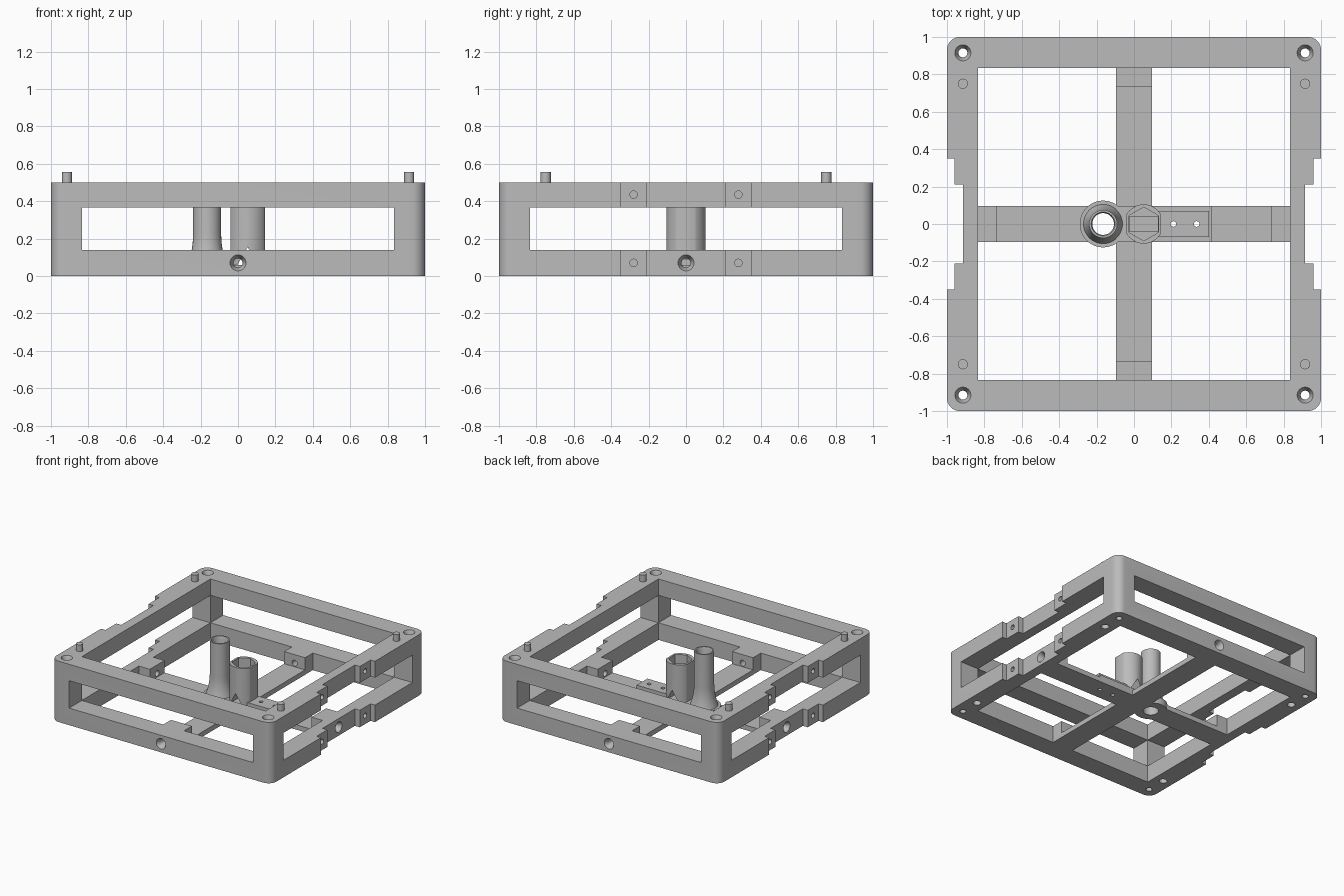
import bpy, bmesh, math
from mathutils import Matrix, Vector

cube = bpy.data.objects.get("Cube")
if cube:
    bpy.data.objects.remove(cube, do_unlink=True)

grey = bpy.data.materials.new("plain_grey")
grey.use_nodes = True
colour = (0.5, 0.5, 0.5, 1)
grey.diffuse_color = colour
grey.node_tree.nodes["Principled BSDF"].inputs["Base Color"].default_value = colour


def finish(name, bm):
    bmesh.ops.recalc_face_normals(bm, faces=bm.faces)
    mesh = bpy.data.meshes.new(name)
    bm.to_mesh(mesh)
    bm.free()
    mesh.materials.append(grey)
    ob = bpy.data.objects.new(name, mesh)
    bpy.context.collection.objects.link(ob)
    return ob


def box(name, lo, hi, corner=0):
    """Box between two corners, with optional rounded upright edges."""
    lo, hi = Vector(lo), Vector(hi)
    bm = bmesh.new()
    bmesh.ops.create_cube(bm, size=1)
    for v in bm.verts:
        v.co = Vector(((lo + hi)[i] / 2 + v.co[i] * (hi - lo)[i] for i in range(3)))
    if corner:
        upright = [e for e in bm.edges if abs(e.verts[0].co.z - e.verts[1].co.z) > 0.01]
        bmesh.ops.bevel(bm, geom=upright, offset=corner, segments=8,
                        profile=0.5, affect='EDGES')
    return finish(name, bm)


def lathe(name, profile, at=(0, 0, 0), toward=(0, 0, 1), sides=32, closed=False, turn=0):
    """Spin (radius, height) points; open profiles get flat end caps."""
    bm = bmesh.new()
    place = Matrix.Translation(at) @ Vector((0, 0, 1)).rotation_difference(
        Vector(toward)).to_matrix().to_4x4()
    rings = []
    for r, h in profile:
        angles = [turn + math.tau * i / sides for i in range(sides)]
        rings.append([bm.verts.new(place @ Vector((r * math.cos(a), r * math.sin(a), h)))
                      for a in angles])
    pairs = list(zip(rings, rings[1:]))
    if closed:
        pairs.append((rings[-1], rings[0]))
    else:
        bm.faces.new(rings[0])
        bm.faces.new(rings[-1])
    for a, b in pairs:
        for i in range(sides):
            j = (i + 1) % sides
            bm.faces.new((a[i], a[j], b[j], b[i]))
    return finish(name, bm)


def carve(ob, *cutters, mode='DIFFERENCE'):
    """Apply boolean cuts and remove the cutters."""
    for cutter in cutters:
        cutter.hide_render = True
        mod = ob.modifiers.new("carve", 'BOOLEAN')
        mod.operation, mod.solver, mod.object = mode, 'EXACT', cutter
        bpy.context.view_layer.update()
        graph = bpy.context.evaluated_depsgraph_get()
        result = bpy.data.meshes.new_from_object(ob.evaluated_get(graph))
        ob.modifiers.clear()
        ob.data = result
        bpy.data.objects.remove(cutter, do_unlink=True)


def drill(at, toward, radius, depth):
    return lathe("drill", [(radius, -0.02), (radius, depth)], at, toward, 24)


def screw_hole(at, toward, depth):
    """Through hole with a conical countersink at its mouth."""
    return lathe("drill", [(0.043, -0.02), (0.043, 0), (0.024, 0.04), (0.024, depth)],
                 at, toward, 24)


SIGNS = (-1, 1)
IN, TOP, LOW, HIGH = 0.835, 0.5, 0.14, 0.365
MID = 0.915          # centre line of the rails
BAR, THICK = 0.095, 0.04

# Outer frame: open centre, a long window in every side
frame = box("frame", (-1, -1, 0), (1, 1, TOP), 0.07)
carve(frame,
      box("cut", (-IN, -IN, -1), (IN, IN, 1)),
      box("cut", (-2, -IN, LOW), (2, IN, HIGH)),
      box("cut", (-IN, -2, LOW), (IN, 2, HIGH)))

# Stepped recesses and their fixing holes
for s in SIGNS:
    for reach, depth in ((0.35, 0.96), (0.21, MID)):
        xs = sorted((s * depth, s * 1.2))
        carve(frame, box("cut", (xs[0], -reach, -1), (xs[1], reach, 1)))
    for y in (-0.28, 0.28):
        for z in (0.07, 0.435):
            carve(frame, drill((s * 0.96, y, z), (-s, 0, 0), 0.02, 0.08))

# Corner screw holes, peg sockets underneath and pegs on top
for sx in SIGNS:
    for sy in SIGNS:
        carve(frame, screw_hole((sx * MID, sy * MID, TOP), (0, 0, -1), 0.6),
              drill((sx * MID, sy * 0.75, 0), (0, 0, 1), 0.03, 0.06))
        lathe("locating_peg", [(0.027, 0), (0.027, 0.065)],
              (sx * MID, sy * 0.75, TOP - 0.01), sides=24)

# Cross bars, with a thicker stretch under the mounting pad
cross = box("cross_bars", (-IN, -BAR, 0), (IN, BAR, THICK))
carve(cross, box("bar", (-BAR, -IN, 0), (BAR, IN, THICK)),
      box("raised", (-BAR, -BAR, 0), (0.415, BAR, 0.06)), mode='UNION')

# End blocks where the bars meet the rails, drilled from outside
for s in SIGNS:
    xs = sorted((s * 0.735, s * IN))
    block_x = box("end_block", (xs[0], -BAR, 0), (xs[1], BAR, LOW))
    block_y = box("end_block", (-BAR, xs[0], 0), (BAR, xs[1], LOW))
    for block, at, toward in ((block_x, (s * MID, 0, 0.07), (-s, 0, 0)),
                              (block_y, (0, s, 0.07), (0, -s, 0))):
        carve(block, screw_hole(at, toward, 0.3))
        carve(frame, screw_hole(at, toward, 0.3))

# Flared tube on a round foot, open right through
TUBE_X, BORE = -0.165, 0.058
flare = [(0.075 + 0.03 * (1 - t / 6) ** 2, 0.055 + 0.17 * t / 6) for t in range(7)]
lathe("flared_tube", [(BORE, 0), (0.125, 0), (0.125, 0.055)] + flare
      + [(0.075, TOP), (0.064, TOP), (BORE, TOP - 0.02)],
      (TUBE_X, 0, 0), sides=48, closed=True)
carve(cross, drill((TUBE_X, 0, 0), (0, 0, 1), BORE + 0.002, 0.3))

# Socket: round body with flat sides, six-sided pocket, triangular passage
SOCKET_X = 0.052
socket = lathe("hex_socket", [(0.105, THICK), (0.105, 0.37)], (SOCKET_X, 0, 0), sides=48)
carve(socket, box("flats", (SOCKET_X - 0.093, -1, -1), (SOCKET_X + 0.093, 1, 1)),
      mode='INTERSECT')
carve(socket,
      lathe("pocket", [(0.09, 0.19), (0.09, 0.5)], (SOCKET_X, 0, 0), sides=6, turn=math.pi / 6),
      box("slot", (SOCKET_X - 0.075, -0.04, 0.17), (SOCKET_X + 0.075, 0.04, 0.3)),
      lathe("passage", [(0.13, -0.3), (0.13, 0.3)], (SOCKET_X, 0, 0.025), (0, 1, 0),
            sides=3, turn=-math.pi / 2))

# Mounting pad with two small holes through pad and bar
pad = box("mounting_pad", (0.13, -0.07, 0.05), (0.4, 0.07, 0.09))
for x in (0.21, 0.335):
    for part in (pad, cross):
        carve(part, drill((x, 0, 0), (0, 0, 1), 0.015, 0.3))

# Smooth the round surfaces, keep the edges crisp
bpy.ops.object.select_all(action='DESELECT')
for ob in bpy.context.collection.objects:
    if ob.type == 'MESH' and grey.name in ob.data.materials:
        ob.select_set(True)
        bpy.context.view_layer.objects.active = ob
bpy.ops.object.shade_smooth_by_angle(angle=math.radians(30))
